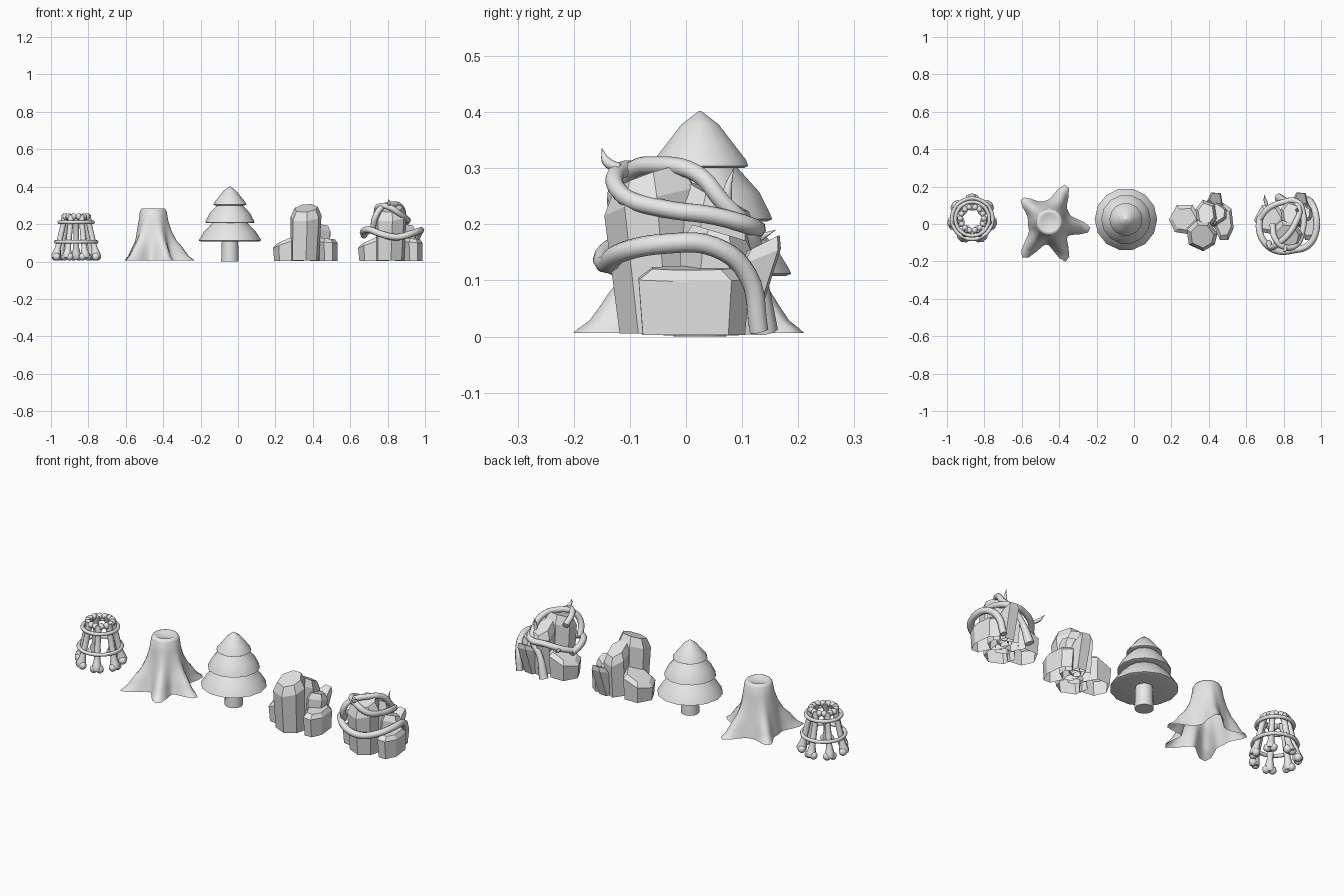
import bpy, bmesh, math, random
from mathutils import Vector, Matrix

if "Cube" in bpy.data.objects:
    bpy.data.objects.remove(bpy.data.objects["Cube"], do_unlink=True)

grey = bpy.data.materials.new("plain grey")
grey.use_nodes = True
grey.diffuse_color = (0.8, 0.8, 0.8, 1)
grey.node_tree.nodes["Principled BSDF"].inputs["Base Color"].default_value = (0.8, 0.8, 0.8, 1)


def finish(name, bm, smooth=None):
    bmesh.ops.recalc_face_normals(bm, faces=bm.faces)
    mesh = bpy.data.meshes.new(name)
    bm.to_mesh(mesh)
    bm.free()
    mesh.materials.append(grey)
    obj = bpy.data.objects.new(name, mesh)
    bpy.context.collection.objects.link(obj)
    if smooth:
        bpy.ops.object.select_all(action='DESELECT')
        obj.select_set(True)
        bpy.context.view_layer.objects.active = obj
        bpy.ops.object.shade_smooth_by_angle(angle=math.radians(smooth))


def skin(bm, rings, floor=True):
    """Bridge rings of points, cap the top and, if wanted, the bottom."""
    loops = [[bm.verts.new(p) for p in ring] for ring in rings]
    n = len(loops[0])
    for a, b in zip(loops, loops[1:]):
        for i in range(n):
            j = (i + 1) % n
            bm.faces.new((a[i], a[j], b[j], b[i]))
    if floor:
        bm.faces.new(loops[0][::-1])
    bm.faces.new(loops[-1])


def circle(r, z, sides, centre=(0, 0)):
    return [Vector((centre[0] + r * math.cos(math.tau * i / sides),
                    centre[1] + r * math.sin(math.tau * i / sides), z)) for i in range(sides)]


def lathe(name, profile, sides, centre):
    bm = bmesh.new()
    skin(bm, [circle(r, z, sides, centre) for r, z in profile])
    finish(name, bm, 40)


def tube(name, points, radius, closed=False, end=1.0):
    curve = bpy.data.curves.new(name, 'CURVE')
    curve.dimensions = '3D'
    curve.bevel_depth = radius
    curve.bevel_resolution = 2
    curve.resolution_u = 5
    curve.use_fill_caps = True
    spline = curve.splines.new('BEZIER')
    spline.bezier_points.add(len(points) - 1)
    spline.use_cyclic_u = closed
    for bp, p in zip(spline.bezier_points, points):
        bp.co = p
        bp.handle_left_type = bp.handle_right_type = 'AUTO'
    spline.bezier_points[-1].radius = end
    spline.use_smooth = True
    curve.materials.append(grey)
    bpy.context.collection.objects.link(bpy.data.objects.new(name, curve))


# Bone hut: a circle of leaning bones held by two rings
hut = Vector((-0.865, 0.028, 0))
bone_profile = [(0.022, 0), (0.027, 0.012), (0.023, 0.03), (0.016, 0.06), (0.015, 0.19),
                (0.019, 0.22), (0.019, 0.236)]
bones = 7
for k in range(bones):
    turn = Matrix.Rotation(math.tau * (k / bones + 0.25), 4, 'Z')
    foot, head = Vector((0.113, 0, 0.016)), Vector((0.06, 0, 0.246))
    tilt = (head - foot).to_track_quat('Z', 'Y').to_matrix().to_4x4()
    stand = Matrix.Translation(hut) @ turn @ Matrix.Translation(foot)
    bm = bmesh.new()
    skin(bm, [circle(r, z, 8) for r, z in bone_profile])
    bmesh.ops.transform(bm, matrix=stand @ tilt, verts=bm.verts)
    for z, r in ((0.01, 0.021), (0.23, 0.017)):
        for side in (-1, 1):
            offset = tilt @ Vector((0, 0, z)) + Vector((0, side * 0.015, 0))
            bmesh.ops.create_uvsphere(bm, u_segments=8, v_segments=6, radius=r,
                                      matrix=stand @ Matrix.Translation(offset))
    finish(f"hut_bone_{k + 1}", bm, 50)
for label, r, z in (("lower", 0.109, 0.105), ("upper", 0.09, 0.21)):
    tube(f"hut_{label}_ring", [hut + p for p in circle(r, z, 12)], 0.01, True)

# Tree stump: rings that spread into five roots, open underneath
roots = [(65, 0.22), (-10, 0.225), (-66, 0.23), (-127, 0.24), (140, 0.195)]
levels = [(0.006, 0.115, 1), (0.014, 0.114, 0.92), (0.028, 0.111, 0.76), (0.05, 0.107, 0.64),
          (0.08, 0.101, 0.5), (0.11, 0.096, 0.29), (0.16, 0.088, 0.11), (0.22, 0.078, 0.02),
          (0.27, 0.071, 0), (0.284, 0.062, 0), (0.284, 0.05, 0), (0.276, 0.035, 0)]


def stump_radius(angle, base, spread):
    r = base
    for deg, length in roots:
        d = (angle - math.radians(deg) + math.pi) % math.tau - math.pi
        r += spread * (length - 0.115) * math.exp(-(d / 0.27) ** 2)
    return r


bm = bmesh.new()
stump_rings = []
for z, base, spread in levels:
    ring = []
    for i in range(48):
        a = math.tau * i / 48
        r = stump_radius(a, base, spread)
        ring.append((-0.453 + r * math.cos(a), 0.01 + r * math.sin(a), z))
    stump_rings.append(ring)
skin(bm, stump_rings, floor=False)
finish("stump", bm, 75)

# Pine tree: trunk and three bell-shaped tiers
pine = (-0.043, 0.025)
lathe("pine_trunk", [(0.047, 0), (0.043, 0.13)], 12, pine)
tiers = [("lower", 0.167, 0.108, 0.085, 0.215), ("middle", 0.132, 0.205, 0.06, 0.31)]
for label, r, z, top_r, top_z in tiers:
    rise = top_z - z
    lathe(f"pine_{label}_tier", [(0.03, z + 0.012), (r - 0.01, z), (r, z + 0.004), (r * 0.97, z + 0.014),
          (r * 0.82, z + rise * 0.5), (top_r, top_z)], 14, pine)
lathe("pine_top_tier", [(0.03, 0.31), (0.08, 0.3), (0.088, 0.304), (0.084, 0.315),
      (0.06, 0.345), (0.034, 0.378), (0.002, 0.402)], 14, pine)

# Rock cluster: position, half widths, height, lean, top slope, sides
rocks = {
    "main": ((0.355, -0.04), (0.085, 0.085), 0.285, (0.008, -0.025), (0.1, 0.35), 7),
    "rear": ((0.385, 0.045), (0.06, 0.08), 0.25, (0.0, 0.01), (-0.1, -0.5), 6),
    "left": ((0.273, 0.025), (0.086, 0.088), 0.125, (0.0, 0.0), (0.45, 0.0), 6),
    "right": ((0.484, 0.01), (0.054, 0.104), 0.122, (-0.003, 0.0), (-0.1, 0.0), 7),
    "slender": ((0.435, 0.04), (0.055, 0.065), 0.185, (0.01, 0.02), (0.0, -0.3), 6),
    "spike": ((0.425, 0.08), (0.045, 0.05), 0.165, (0.012, 0.055), (0.0, 0.5), 5),
}


def rock(name, centre, half, height, lean, slope, sides):
    bm = bmesh.new()
    start = random.random()
    angles = [math.tau * (i + start + random.uniform(-0.15, 0.15)) / sides for i in range(sides)]
    rings = []
    for f, scale in ((0.02, 0.92), (0.84, 1), (1, 0.74)):
        ring = []
        for a in angles:
            dx, dy = half[0] * scale * math.cos(a), half[1] * scale * math.sin(a)
            z = f * (height + slope[0] * dx + slope[1] * dy)
            ring.append((centre[0] + lean[0] * f + dx, centre[1] + lean[1] * f + dy, z))
        rings.append(ring)
    skin(bm, rings, floor=False)
    finish(name, bm)


for prefix, shift in (("bare", 0), ("vined", 0.455)):
    random.seed(4)
    for label, (c, *shape) in rocks.items():
        rock(f"{prefix}_rock_{label}", (c[0] + shift, c[1]), *shape)

# Vines wrapped around the second rock cluster
tube("low_vine", [(0.675, 0.04, 0.14), (0.67, -0.03, 0.16), (0.7, -0.1, 0.17), (0.77, -0.145, 0.145),
     (0.85, -0.14, 0.13), (0.93, -0.115, 0.15), (0.973, -0.04, 0.165), (0.972, 0.05, 0.16),
     (0.95, 0.11, 0.11), (0.93, 0.13, 0.01)], 0.018)
tube("upper_vine", [(0.74, 0, 0.26), (0.755, -0.08, 0.295), (0.81, -0.125, 0.29), (0.87, -0.11, 0.25),
     (0.9, -0.04, 0.228), (0.905, 0.05, 0.215), (0.87, 0.12, 0.195), (0.79, 0.115, 0.19),
     (0.715, 0.08, 0.17), (0.675, 0.03, 0.15)], 0.016)
tube("crossing_vine", [(0.72, -0.1, 0.17), (0.735, -0.125, 0.24), (0.77, -0.105, 0.29), (0.83, -0.05, 0.305),
     (0.87, 0.02, 0.29), (0.885, 0.065, 0.24), (0.865, 0.11, 0.19), (0.81, 0.125, 0.12),
     (0.775, 0.14, 0.01)], 0.016, end=1.5)

# Pointed vine tips
tips = [((0.81, -0.12, 0.3), (0.805, -0.15, 0.335)), ((0.87, 0.075, 0.23), (0.875, 0.085, 0.3)),
        ((0.71, 0.1, 0.17), (0.695, 0.16, 0.19))]
for k, (root, tip) in enumerate(tips):
    root, tip = Vector(root), Vector(tip)
    middle = (root + tip) / 2 + Vector((0, -0.006, -0.006))
    tube(f"vine_tip_{k + 1}", [root, middle, tip], 0.009, end=0.05)
